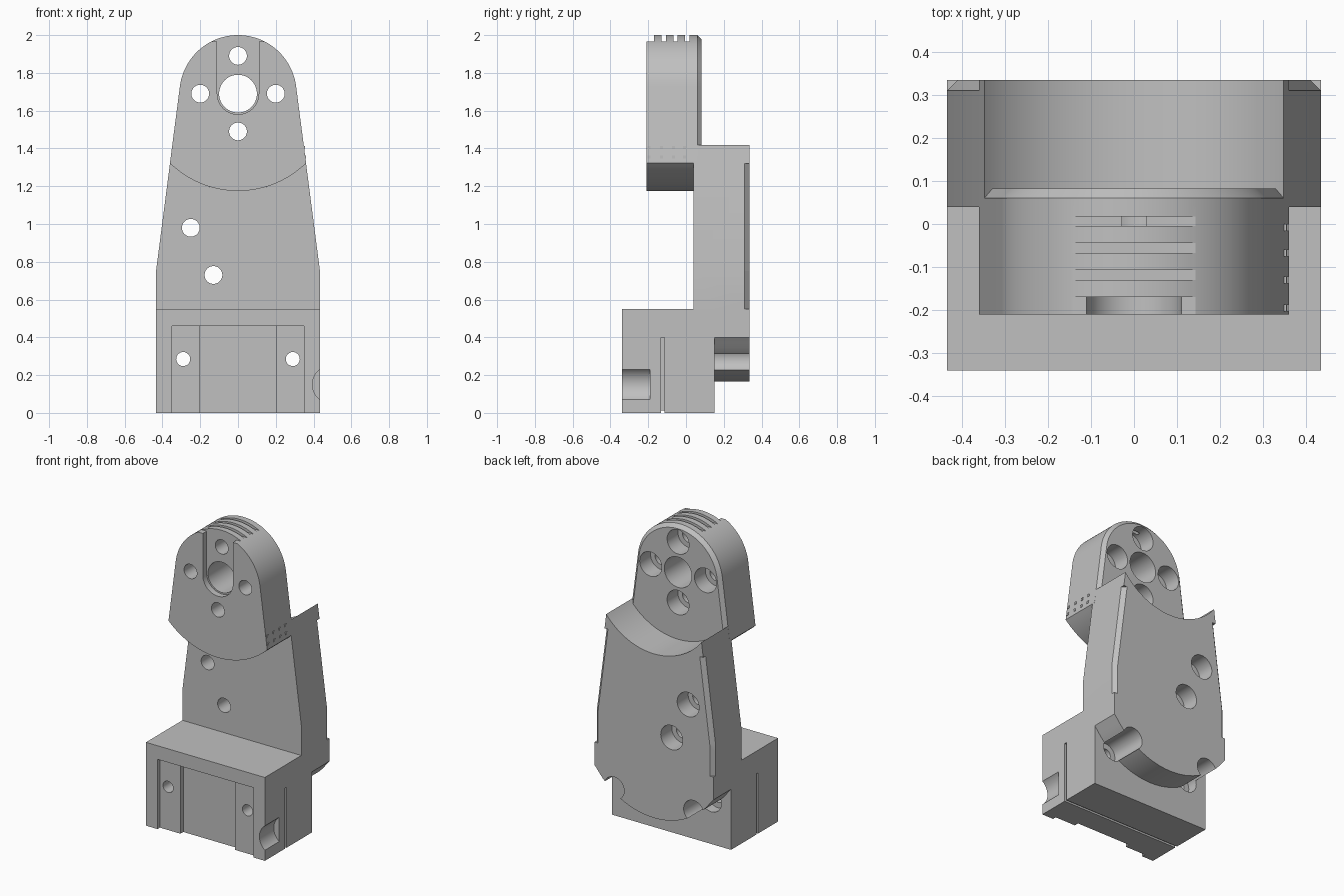
import bpy, bmesh
from math import sin, cos, acos, pi, radians

if "Cube" in bpy.data.objects:
    bpy.data.objects.remove(bpy.data.objects["Cube"], do_unlink=True)

grey = bpy.data.materials.new("machined_grey")
grey.use_nodes = True
grey.diffuse_color = (0.53, 0.53, 0.53, 1)
grey.node_tree.nodes["Principled BSDF"].inputs["Base Color"].default_value = (0.53, 0.53, 0.53, 1)

PIVOT = 1.69          # height of the bore axis
TILT = radians(7.4)   # taper of the sides
HALF = 0.434          # half width of the base
BACK = 0.335


def finish(name, bm):
    bmesh.ops.recalc_face_normals(bm, faces=bm.faces)
    me = bpy.data.meshes.new(name)
    bm.to_mesh(me)
    bm.free()
    me.materials.append(grey)
    ob = bpy.data.objects.new(name, me)
    bpy.context.collection.objects.link(ob)
    return ob


def prism(name, front, y0, y1, back=None):
    """Solid between an x-z profile at y0 and one at y1."""
    bm = bmesh.new()
    a = [bm.verts.new((x, y0, z)) for x, z in front]
    b = [bm.verts.new((x, y1, z)) for x, z in back or front]
    bm.faces.new(a)
    bm.faces.new(b)
    for i in range(len(a)):
        j = (i + 1) % len(a)
        bm.faces.new((a[i], a[j], b[j], b[i]))
    return finish(name, bm)


def arc(x, z, r, start, end, n=32):
    return [(x + r * cos(start + (end - start) * i / n),
             z + r * sin(start + (end - start) * i / n)) for i in range(n + 1)]


def hole(x, z, r, y0, y1, n=48):
    return prism("cutter", arc(x, z, r, 0, 2 * pi, n)[:-1], y0, y1)


def box(x0, x1, y0, y1, z0, z1):
    return prism("cutter", [(x0, z0), (x1, z0), (x1, z1), (x0, z1)], y0, y1)


def hull(points):
    bm = bmesh.new()
    for p in points:
        bm.verts.new(p)
    bmesh.ops.convex_hull(bm, input=bm.verts)
    return finish("cutter", bm)


def cut(ob, cutters):
    for c in cutters:
        m = ob.modifiers.new("cut", "BOOLEAN")
        m.operation, m.solver, m.object = "DIFFERENCE", "EXACT", c
    dg = bpy.context.evaluated_depsgraph_get()
    me = bpy.data.meshes.new_from_object(ob.evaluated_get(dg))
    ob.modifiers.clear()
    ob.data = me
    me.name = ob.name
    for c in cutters:
        bpy.data.objects.remove(c, do_unlink=True)


def head_profile(inset, bottom_r):
    """Round top, tapered sides and a round lower edge."""
    r = 0.31 - inset
    low = TILT - acos(r / bottom_r)
    return (arc(0, PIVOT, r, TILT, pi - TILT, 48)
            + arc(0, PIVOT, bottom_r, pi - low, 2 * pi + low))


def head_holes():
    cutters = [hole(0, PIVOT, 0.1, -1, 1)]
    for x, z in ((0, 0.2), (0, -0.2), (0.2, 0), (-0.2, 0)):
        cutters += [hole(x, PIVOT + z, 0.047, -1, 1),
                    hole(x, PIVOT + z, 0.08, -0.03, 1)]
    return cutters


# Head with bore, bolt circle, front slot and top grooves
head = prism("head", head_profile(0, 0.515), -0.21, 0.06)
slot = prism("cutter", arc(0, PIVOT, 0.11, pi, 2 * pi) + [(0.11, 2.1), (-0.11, 2.1)], -0.3, -0.17)
grooves = [box(-0.3, 0.3, y, y + 0.023, 1.965, 2.1) for y in (-0.13, -0.067, -0.005)]
grooves.append(box(-0.3, 0.3, -0.3, -0.17, 1.965, 2.1))
cut(head, head_holes() + [slot] + grooves)

# Chamfered rear rim of the head
rim = prism("head_rear_rim", head_profile(0, 0.442), 0.06, 0.083, head_profile(0.023, 0.442))
cut(rim, head_holes())

# Arm plate: round foot, straight then tapered sides
right = [(HALF, 0.75), (0.324, 1.6)]
end = acos(HALF / 0.511)
foot = arc(0, 0.676, 0.511, pi + end * 1.03, 2 * pi - end * 1.03)
foot = [(-HALF, 0.4)] + foot[1:-1] + [(HALF, 0.4)]
plate = prism("arm_plate", foot + right + [(-x, z) for x, z in reversed(right)], 0.04, BACK)
cutters = [box(-1, 1, -1, 0.15, -1, 0.55),
           hole(0, PIVOT, 0.515, -1, 0.06, 128),
           hole(0, PIVOT, 0.442, -0.5, 1, 128)]
for x, z in ((-0.25, 0.98), (-0.13, 0.73)):
    cutters += [hole(x, z, 0.047, -1, 1), hole(x, z, 0.08, 0.22, 1)]
for s in (-1, 1):
    cutters.append(hole(s * 0.29, 0.285, 0.073, 0, 1))
    # Stopped chamfer along the rear side edge
    path = [(HALF, 0.55), (HALF, 0.75), (0.36, 1.32)]
    for p, q in zip(path, path[1:]):
        cutters.append(hull([(s * (x + dx), BACK + dy, z) for x, z in (p, q)
                             for dx, dy in ((-0.035, 0.01), (0.01, -0.035), (0.01, 0.01))]))
cut(plate, cutters)

# Base block with stepped front recess, seam groove and bolt holes
base = prism("base_block", [(-HALF, 0), (HALF, 0), (HALF, 0.55), (-HALF, 0.55)], -0.34, 0.15)
cutters = [box(-0.35, 0.35, -1, -0.315, -1, 0.46),
           box(-0.2, 0.2, -1, -0.285, -1, 0.46),
           box(-1, 1, -0.132, -0.115, -1, 0.012)]
for s in (-1, 1):
    inner, outer = sorted((s * (HALF - 0.02), s))
    cutters += [box(inner, outer, -0.132, -0.115, -1, 0.4),
                hole(s * 0.29, 0.285, 0.037, -1, 1),
                hole(s * 0.29, 0.285, 0.073, 0.08, 1)]
# Rounded side notch
cutters.append(prism("cutter", arc(0.494, 0.15, 0.1, 0, 2 * pi, 48)[:-1], -0.5, -0.19))
cut(base, cutters)

# Two rows of small studs on the left side of the head
bm = bmesh.new()
for z in (1.405, 1.355):
    x = HALF - (z - 0.75) * 0.1296
    for y in (-0.195, -0.13, -0.067, -0.008):
        made = bmesh.ops.create_cube(bm, size=0.016)
        bmesh.ops.translate(bm, verts=made["verts"], vec=(x - 0.003, y, z))
studs = finish("side_studs", bm)

# Smooth the curved walls, keep the edges sharp
bpy.ops.object.select_all(action="DESELECT")
for ob in (head, rim, plate, base):
    ob.select_set(True)
    bpy.context.view_layer.objects.active = ob
bpy.ops.object.shade_smooth_by_angle(angle=radians(25))
